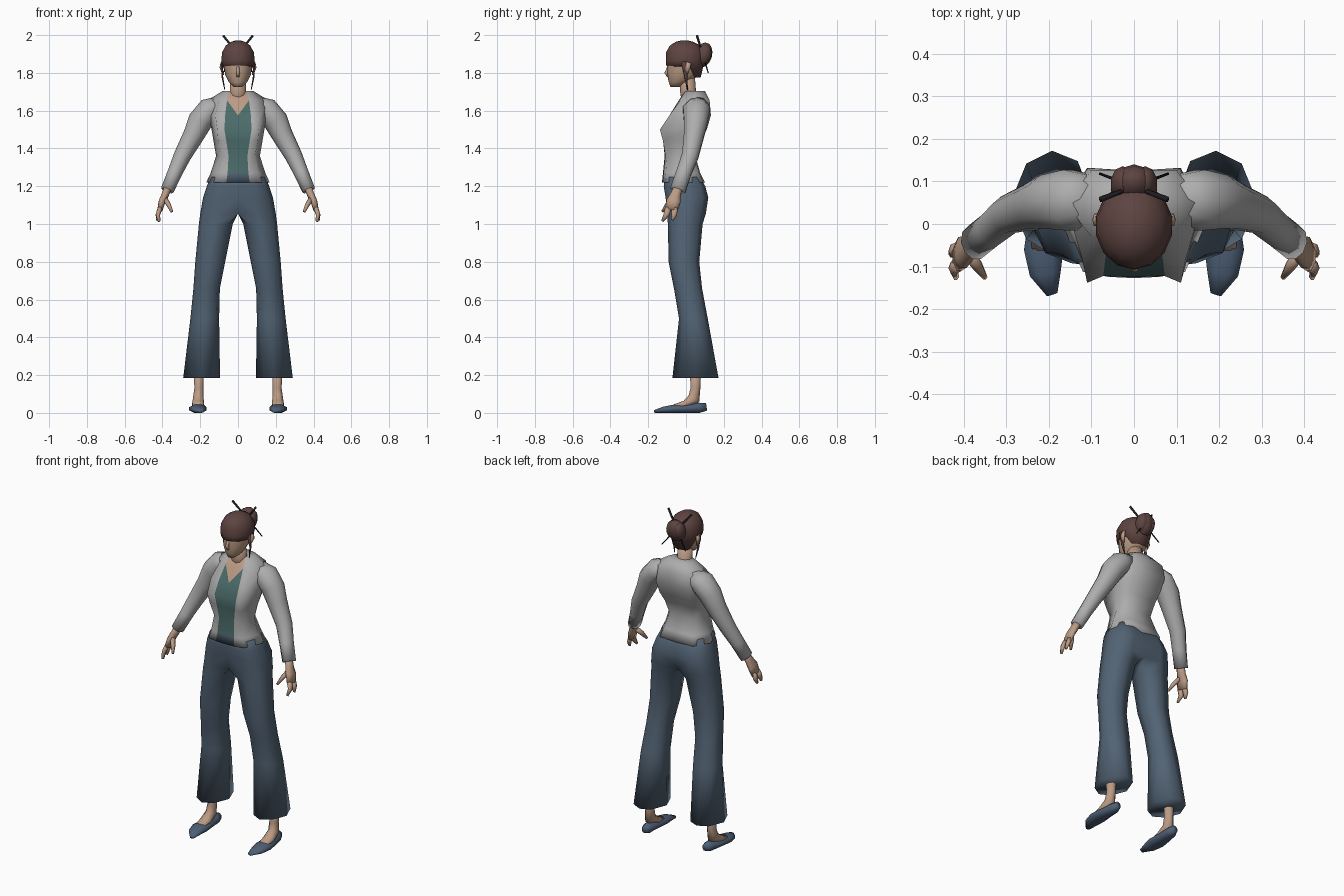
import bpy, bmesh, math
from mathutils import Vector


def material(name, rgb):
    m = bpy.data.materials.new(name)
    m.diffuse_color = (*rgb, 1)
    return m


GREY = material("jacket_grey", (0.42, 0.42, 0.42))
GREEN = material("top_green", (0.07, 0.15, 0.145))
DENIM = material("denim_blue", (0.085, 0.125, 0.175))
SKIN = material("skin", (0.50, 0.33, 0.235))
HAIR = material("hair_brown", (0.11, 0.058, 0.052))
BLACK = material("stick_black", (0.012, 0.012, 0.016))
SHOE = material("shoe_blue", (0.075, 0.115, 0.18))


def finish(name, bm, mats, mirror=False):
    bmesh.ops.recalc_face_normals(bm, faces=bm.faces)
    for f in bm.faces:
        f.smooth = True
    me = bpy.data.meshes.new(name)
    bm.to_mesh(me)
    bm.free()
    for m in mats:
        me.materials.append(m)
    ob = bpy.data.objects.new(name, me)
    bpy.context.collection.objects.link(ob)
    if mirror:
        mod = ob.modifiers.new("Mirror", 'MIRROR')
        mod.merge_threshold = 0.0005
    return ob


def skin_rings(rings, caps=True):
    """Join closed rings of points with quads."""
    bm = bmesh.new()
    vs = [[bm.verts.new(p) for p in r] for r in rings]
    n = len(vs[0])
    for a, b in zip(vs, vs[1:]):
        for i in range(n):
            j = (i + 1) % n
            bm.faces.new((a[i], a[j], b[j], b[i]))
    if caps:
        bm.faces.new(vs[0][::-1])
        bm.faces.new(vs[-1])
    return bm, vs


def tube(name, pts, mat, n=8, ref=(0, 1, 0), mirror=True):
    """Tapered tube; each point is x, y, z, radius along ref, other radius."""
    rings = []
    for i, p in enumerate(pts):
        c = Vector(p[:3])
        t = Vector(pts[min(i + 1, len(pts) - 1)][:3]) - Vector(pts[max(i - 1, 0)][:3])
        t.normalize()
        a = Vector(ref) - t * t.dot(Vector(ref))
        a.normalize()
        b = t.cross(a)
        rings.append([c + a * p[3] * math.cos(k) + b * p[4] * math.sin(k)
                      for k in (2 * math.pi * (q + 0.5) / n for q in range(n))])
    return finish(name, skin_rings(rings)[0], [mat], mirror)


def ovals(name, rows, mat, n=12, edit=None):
    """Stacked horizontal ovals: z, centre y, x radius, y radius."""
    rings = [[(rx * math.sin(2 * math.pi * k / n), yc - ry * math.cos(2 * math.pi * k / n), z)
              for k in range(n)] for z, yc, rx, ry in rows]
    if edit:
        rings[0] = [edit(*p) for p in rings[0]]
    return finish(name, skin_rings(rings)[0], [mat])


# Jacket with the top, waistband and neckline coloured by column and row
# z, opening x, front y, (chest x, y), (side x, y), (back x, y), centre back y
TORSO = [
    (1.22, .062, -.127, .12, -.112, .168, .00, .11, .092, .100),
    (1.27, .055, -.122, .105, -.107, .145, -.01, .10, .070, .075),
    (1.36, .050, -.113, .09, -.100, .116, -.01, .08, .045, .050),
    (1.44, .062, -.121, .105, -.122, .130, .00, .09, .075, .070),
    (1.50, .072, -.125, .11, -.138, .140, .02, .10, .110, .100),
    (1.575, .068, -.088, .12, -.088, .155, .03, .11, .132, .125),
    (1.655, .058, -.038, .10, -.030, .160, .05, .10, .125, .125),
    (1.705, .050, -.005, .065, .02, .080, .05, .05, .090, .100),
]
rings = []
for z, w, yf, bx, by, sx, sy, kx, ky, yb in TORSO:
    half = [(w, yf + .003, z), (bx, by, z), (sx, sy, z), (kx, ky, z)]
    rings.append([(0, yf, z)] + half + [(0, yb, z)] + [(-x, y, q) for x, y, q in half[::-1]])
bm, vs = skin_rings(rings)
for i in range(len(vs) - 1):
    for f in [f for f in vs[i][0].link_faces if vs[i + 1][0] in f.verts]:
        f.material_index = 2 if i == 0 else 1 if i < 5 else 3
for edge in (1, 9):          # V neck: split the row, lower triangle stays green
    f = next(f for f in vs[5][0].link_faces if vs[6][edge] in f.verts)
    new, _ = bmesh.utils.face_split(f, vs[5][0], vs[6][edge])
    for g in (f, new):
        g.material_index = 1 if vs[5][edge] in g.verts else 3
finish("jacket_and_top", bm, [GREY, GREEN, DENIM, SKIN])

# Sleeves
tube("sleeve", [(.09, .06, 1.635, .055, .045), (.15, .056, 1.605, .075, .066),
                (.20, .052, 1.545, .066, .066), (.235, .042, 1.47, .056, .056),
                (.295, .022, 1.36, .046, .046), (.335, -.012, 1.27, .042, .039),
                (.374, -.043, 1.18, .043, .035)], GREY, n=10)

# Trousers: half the pelvis and one flared leg, mirrored
# z, inner x, outer x, front y, back y
LEG = [
    (1.25, 0, .145, -.112, .075), (1.20, 0, .165, -.118, .102), (1.14, 0, .185, -.108, .118),
    (1.055, 0, .200, -.100, .105), (1.00, .028, .207, -.096, .088), (.80, .068, .226, -.092, .070),
    (.66, .096, .236, -.064, .085), (.50, .100, .252, -.037, .115), (.185, .095, .290, -.072, .172),
]
rings = []
for z, x0, x1, yf, yb in LEG:
    top = x0 == 0
    xm, ym, hx, hy = (x0 + x1) / 2, (yf + yb) / 2, (x1 - x0) / 2, (yb - yf) / 2
    d = .78 if z > .3 else .62
    fi = (0, yf + .008) if top else (xm - hx * d, ym - hy * .75)
    bi = (0, yb - .022) if top else (xm - hx * d, ym + hy * .8)
    ring = [fi, (xm, yf), (xm + hx * d, ym - hy * .7), (x1, ym),
            (xm + hx * d, ym + hy * .75), (xm, yb), bi, (x0, ym)]
    rings.append([(x, y, z) for x, y in ring])
bm, vs = skin_rings(rings)
bmesh.ops.delete(bm, geom=[f for f in bm.faces if all(abs(v.co.x) < 1e-5 for v in f.verts)],
                 context='FACES_ONLY')
finish("trousers", bm, [DENIM], True)

# Feet and shoes
tube("foot", [(.207, .05, .26, .03, .034), (.207, .05, .13, .026, .028), (.21, .042, .075, .030, .036),
              (.211, -.005, .047, .034, .020), (.212, -.06, .035, .03, .012)], SKIN, ref=(1, 0, 0))
tube("shoe", [(.203, .108, .032, .018, .022), (.205, .07, .027, .034, .029), (.21, .01, .023, .041, .025),
              (.212, -.06, .022, .050, .024), (.208, -.115, .017, .040, .018),
              (.192, -.165, .008, .014, .008)], SHOE, ref=(1, 0, 0))

# Hands: palm, fingers and thumb
tube("palm", [(.368, -.04, 1.20, .026, .022), (.383, -.053, 1.16, .028, .021),
              (.402, -.066, 1.12, .040, .019), (.413, -.078, 1.075, .036, .015)], SKIN)
for name, dy, tip in (("outer_fingers", .016, (.428, -.072, 1.02)),
                      ("index_fingers", -.018, (.418, -.125, 1.015))):
    tube(name, [(.412, -.076 + dy, 1.085, .019, .013), (.424, -.082 + dy * 1.2, 1.05, .017, .012),
                (*tip, .008, .007)], SKIN, n=6)
tube("thumb", [(.388, -.07, 1.135, .016, .014), (.366, -.10, 1.10, .014, .012),
               (.350, -.125, 1.065, .007, .007)], SKIN, n=6)

# Neck, head, nose and ears
ovals("neck", [(1.63, .03, .052, .05), (1.69, .012, .046, .042), (1.78, .005, .042, .042)], SKIN, 10)
ovals("head", [(1.725, -.058, .022, .024), (1.75, -.038, .048, .053), (1.79, -.014, .068, .086),
               (1.84, -.005, .076, .095), (1.90, 0, .076, .092), (1.94, 0, .05, .06)], SKIN)
tube("nose", [(0, -.094, 1.835, .007, .005), (0, -.104, 1.80, .011, .010),
              (0, -.095, 1.78, .009, .006)], SKIN, n=6, ref=(1, 0, 0), mirror=False)
tube("ear", [(.086, .014, 1.855, .014, .006), (.090, .010, 1.83, .017, .008),
             (.078, .0, 1.79, .007, .005)], SKIN, n=6)


# Hair: fringe at the front, lower at the nape
def hairline(x, y, z):
    return (x, y, 1.838) if y < 0.02 else (x * .85, y * .85, 1.775)


ovals("hair", [(1.80, -.008, .084, .099), (1.865, -.004, .091, .103), (1.91, -.004, .086, .101),
               (1.945, -.005, .066, .080), (1.965, -.008, .036, .045), (1.972, -.008, .012, .015)],
      HAIR, 14, hairline)
tube("side_lock", [(.084, -.012, 1.86, .014, .006), (.083, .0, 1.78, .009, .005),
                   (.070, .008, 1.71, .003, .002)], HAIR, n=5)

# Bun in two rolls
for name, x, s in (("bun", 0, (.05, .046, .066)), ("bun_roll", .026, (.030, .042, .054))):
    bm = bmesh.new()
    bmesh.ops.create_uvsphere(bm, u_segments=10, v_segments=7, radius=1)
    for v in bm.verts:
        v.co = Vector((v.co.x * s[0] + x, v.co.y * s[1] + .093, v.co.z * s[2] + 1.895))
        v.co.y += (v.co.z - 1.895) * .15
    finish(name, bm, [HAIR], x > 0)

# Crossed hair sticks
tube("hair_stick", [(.078, .058, 1.997, .007, .006), (0, .088, 1.90, .005, .005),
                    (-.08, .118, 1.80, .003, .003)], BLACK, n=6)
